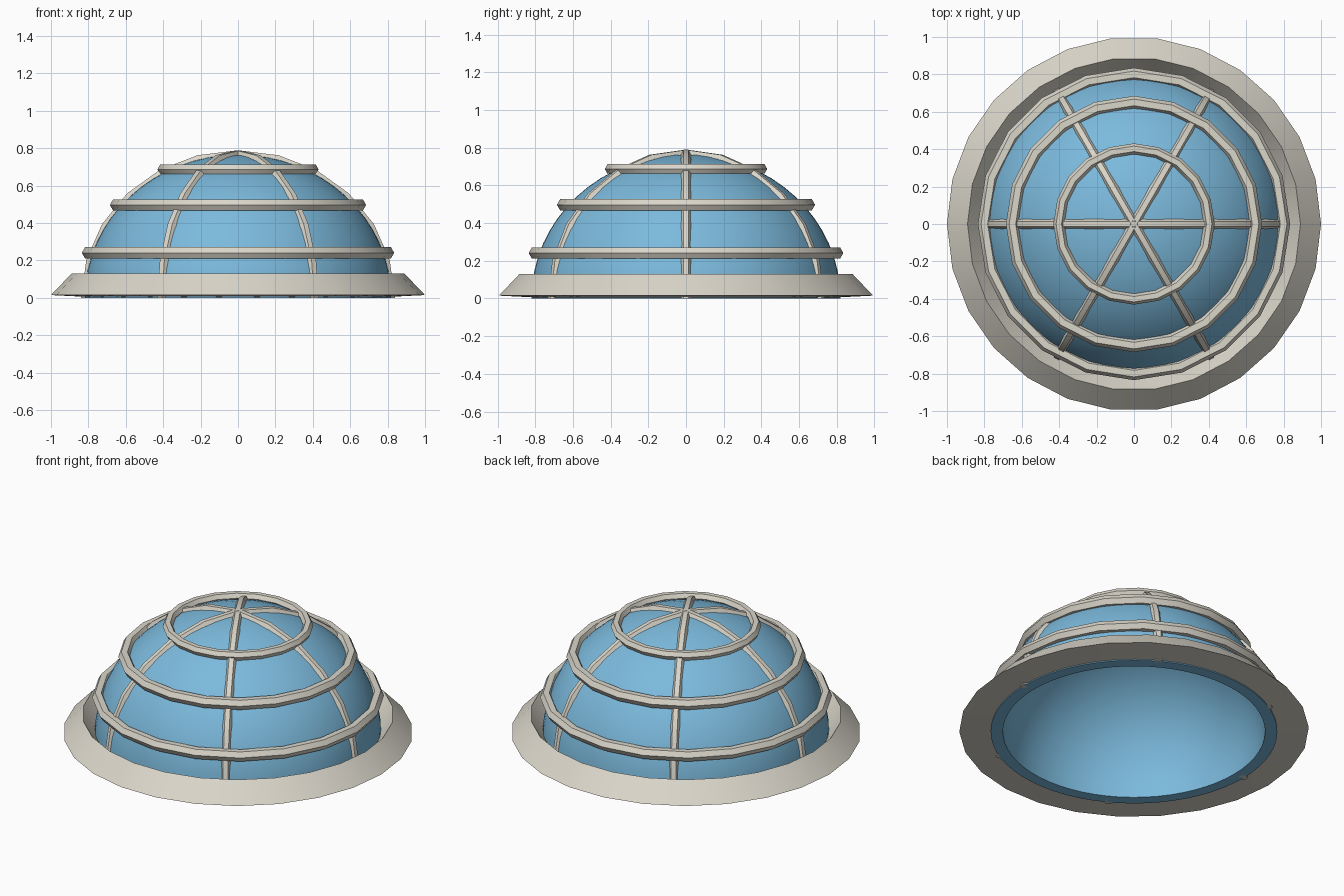
import bpy
import bmesh
from math import sin, cos, pi, radians

cube = bpy.data.objects.get("Cube")
if cube:
    bpy.data.objects.remove(cube, do_unlink=True)


def material(name, color):
    mat = bpy.data.materials.new(name)
    mat.use_nodes = True
    mat.diffuse_color = color
    mat.node_tree.nodes["Principled BSDF"].inputs["Base Color"].default_value = color
    return mat


GLASS = material("sky blue glass", (0.20, 0.49, 0.72, 1))
STONE = material("warm stone", (0.70, 0.67, 0.59, 1))


def finish(name, bm, mat, angle=35):
    bmesh.ops.remove_doubles(bm, verts=bm.verts, dist=0.0005)
    bmesh.ops.recalc_face_normals(bm, faces=bm.faces)
    mesh = bpy.data.meshes.new(name)
    bm.to_mesh(mesh)
    bm.free()
    obj = bpy.data.objects.new(name, mesh)
    bpy.context.collection.objects.link(obj)
    mesh.materials.append(mat)
    bpy.ops.object.select_all(action='DESELECT')
    obj.select_set(True)
    bpy.context.view_layer.objects.active = obj
    bpy.ops.object.shade_smooth_by_angle(angle=radians(angle))
    return obj


def lathe(name, profile, sides, mat):
    """Revolve a closed (radius, height) profile about z."""
    bm = bmesh.new()
    verts = [bm.verts.new((r, 0, z)) for r, z in profile]
    edges = [bm.edges.new((a, b)) for a, b in zip(verts, verts[1:] + verts[:1])]
    bmesh.ops.spin(bm, geom=verts + edges, cent=(0, 0, 0), axis=(0, 0, 1),
                   angle=2 * pi, steps=sides)
    # Drop edges and slivers lying on the axis
    bmesh.ops.remove_doubles(bm, verts=bm.verts, dist=0.0005)
    loose = [e for e in bm.edges if not e.link_faces]
    bmesh.ops.delete(bm, geom=loose, context='EDGES')
    return finish(name, bm, mat)


def arc(a, c, steps, start=0, end=pi / 2):
    angles = [start + (end - start) * i / steps for i in range(steps + 1)]
    return [(a * cos(t), c * sin(t)) for t in angles]


# Hollow glass dome
lathe("glass_dome", arc(0.82, 0.765, 16) + arc(0.75, 0.70, 16)[::-1], 64, GLASS)

# Sloping base rim
lathe("base_rim", [(1.0, 0.015), (0.89, 0.13), (0.80, 0.005)], 26, STONE)

# Horizontal bands, hexagonal in section
for label, radius, height, thick in (("lower", 0.80, 0.241, 0.035),
                                     ("middle", 0.65, 0.497, 0.035),
                                     ("upper", 0.402, 0.687, 0.029)):
    section = [(radius + thick * cos(i * pi / 3), height + thick * sin(i * pi / 3))
               for i in range(6)]
    lathe(label + "_band", section, 20, STONE)

# Arched ribs, hexagonal in section, running over the top
for k in range(3):
    bm = bmesh.new()
    turn = k * pi / 3
    loops = []
    for i in range(13):
        t = pi * i / 12
        loop = []
        for j in range(6):
            s = (j + 0.5) * pi / 3 + pi / 2 + pi / 6
            side = 0.028 * cos(j * pi / 3)
            out = 0.028 * sin(j * pi / 3)
            x, z = (0.815 + out) * cos(t), (0.765 + out) * sin(t)
            loop.append(bm.verts.new((x * cos(turn) - side * sin(turn),
                                      x * sin(turn) + side * cos(turn), z)))
        loops.append(loop)
    for a, b in zip(loops, loops[1:]):
        for j in range(6):
            n = (j + 1) % 6
            bm.faces.new((a[j], a[n], b[n], b[j]))
    bm.faces.new(loops[0])
    bm.faces.new(loops[-1])
    finish("arched_rib_%d" % (k + 1), bm, STONE)
